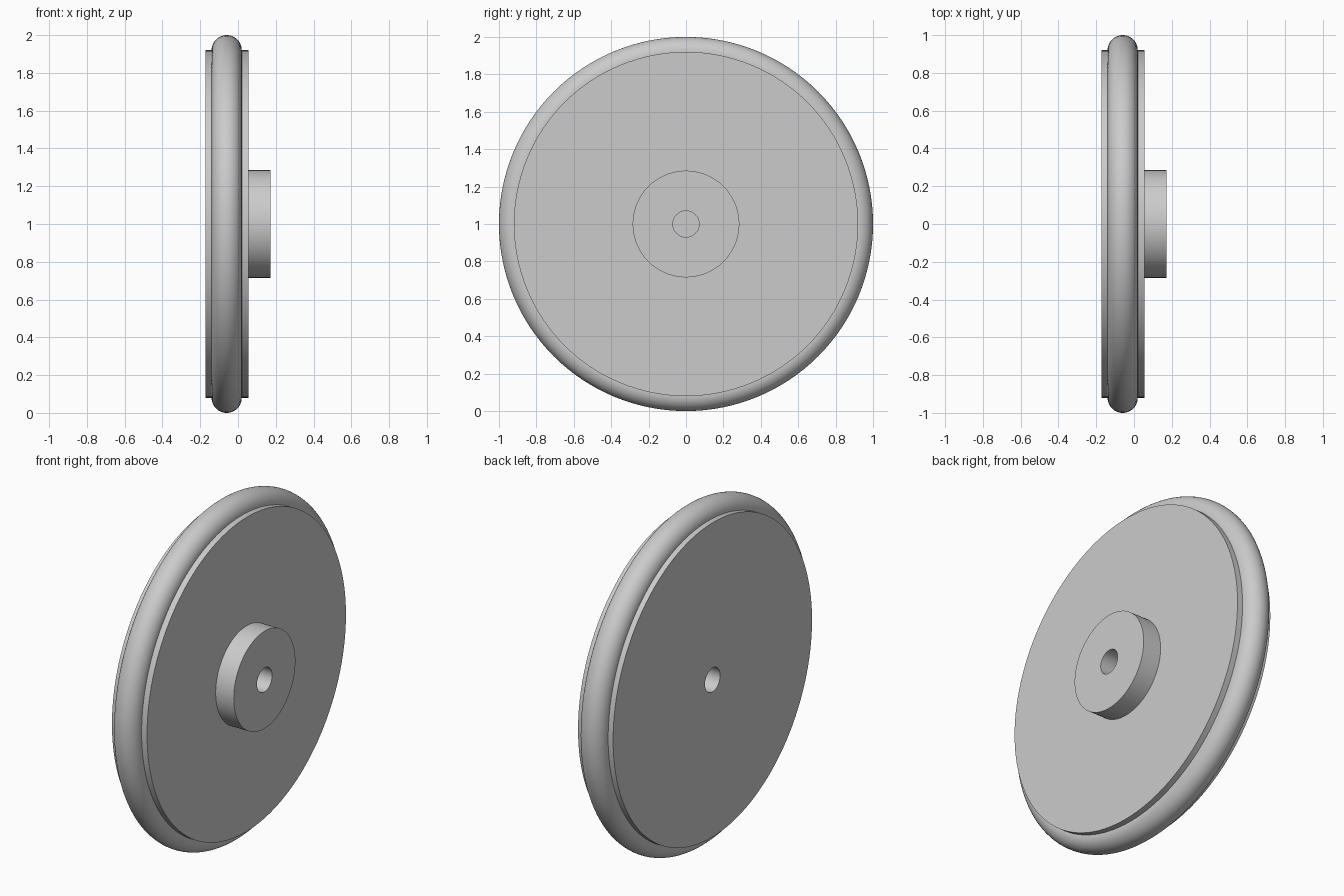
import bpy, bmesh, math
from mathutils import Vector, Matrix

cube = bpy.data.objects.get("Cube")
if cube:
    bpy.data.objects.remove(cube, do_unlink=True)

SEGMENTS = 128
CENTRE = Vector((0, 0, 1))
DISC_R, HUB_R, HOLE_R = 0.92, 0.285, 0.07
BACK, FACE, HUB_END = -0.172, 0.055, 0.172
TYRE_X, TYRE_R = -0.06, 0.08

grey = bpy.data.materials.new("plain grey")
grey.use_nodes = True
colour = (0.6, 0.6, 0.6, 1)
grey.diffuse_color = colour
grey.node_tree.nodes["Principled BSDF"].inputs["Base Color"].default_value = colour


def lathe(name, profile):
    """Turn a profile of (x, radius) points about the wheel axle."""
    bm = bmesh.new()
    verts = [bm.verts.new((x, 0, r)) for x, r in profile]
    edges = [bm.edges.new(pair) for pair in zip(verts, verts[1:])]
    bmesh.ops.spin(bm, geom=verts + edges, cent=(0, 0, 0), axis=(1, 0, 0),
                   angle=math.tau, steps=SEGMENTS, use_duplicate=False)
    bmesh.ops.remove_doubles(bm, verts=bm.verts, dist=0.0005)
    bmesh.ops.recalc_face_normals(bm, faces=bm.faces)
    mesh = bpy.data.meshes.new(name)
    bm.to_mesh(mesh)
    bm.free()
    mesh.materials.append(grey)
    obj = bpy.data.objects.new(name, mesh)
    obj.location = CENTRE
    bpy.context.collection.objects.link(obj)
    bpy.ops.object.select_all(action='DESELECT')
    obj.select_set(True)
    bpy.context.view_layer.objects.active = obj
    bpy.ops.object.shade_smooth_by_angle(angle=math.radians(30))
    return obj


# Disc and hub in one turned piece, with a blind axle hole from each side
lathe("wheel_disc", [
    (FACE - 0.01, 0), (FACE - 0.01, HOLE_R), (BACK, HOLE_R),
    (BACK, DISC_R), (FACE, DISC_R), (FACE, HUB_R),
    (HUB_END, HUB_R), (HUB_END, HOLE_R), (FACE, HOLE_R), (FACE, 0)])

# Rounded tyre standing out of the rim, its inner edge sunk into the disc
arc = [math.pi * i / 24 for i in range(25)]
tyre = [(TYRE_X - TYRE_R * math.cos(a), DISC_R + TYRE_R * math.sin(a)) for a in arc]
inner = DISC_R - 0.02
ends = [(TYRE_X - TYRE_R, inner), (TYRE_X + TYRE_R, inner)]
lathe("tyre", [ends[0]] + tyre + [ends[1], ends[0]])
